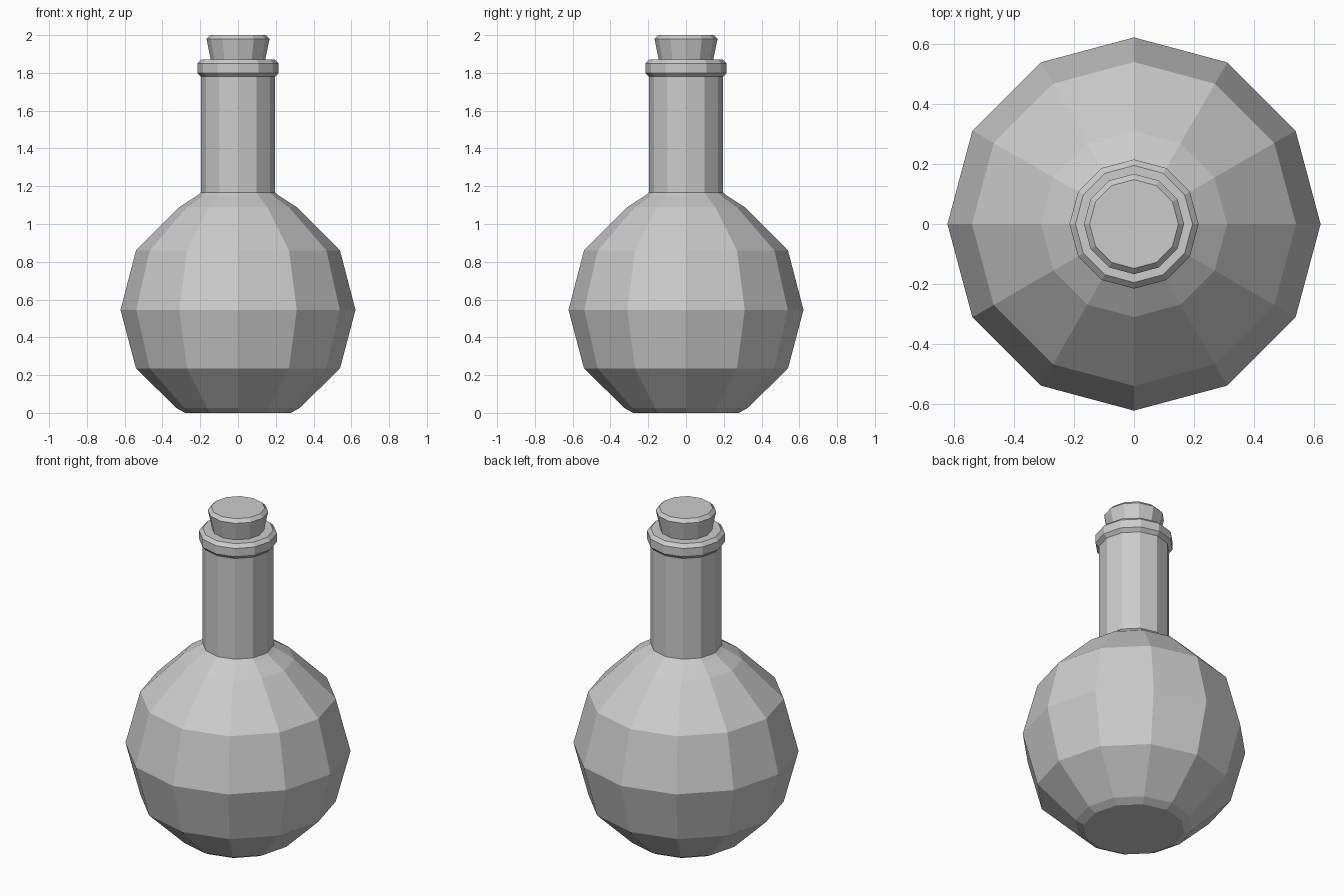
import bpy, bmesh
from math import cos, sin, tau

if "Cube" in bpy.data.objects:
    bpy.data.objects.remove(bpy.data.objects["Cube"])

SIDES = 12


def lathe(name, profile):
    """Closed, flat-shaded solid of revolution from (radius, z) points, bottom to top."""
    bm = bmesh.new()
    rings = [[bm.verts.new((r * cos(tau * i / SIDES), r * sin(tau * i / SIDES), z))
              for i in range(SIDES)] for r, z in profile]
    for low, high in zip(rings, rings[1:]):
        for i in range(SIDES):
            j = (i + 1) % SIDES
            bm.faces.new((low[i], low[j], high[j], high[i]))
    bm.faces.new(rings[0][::-1])
    bm.faces.new(rings[-1])
    mesh = bpy.data.meshes.new(name)
    bm.to_mesh(mesh)
    bm.free()
    obj = bpy.data.objects.new(name, mesh)
    bpy.context.collection.objects.link(obj)
    return obj


# Round belly with a flattened base and a small shoulder flare
lathe("flask_body", [(0.28, 0.0), (0.325, 0.025), (0.54, 0.235), (0.622, 0.545),
                     (0.54, 0.86), (0.31, 1.09), (0.217, 1.15), (0.18, 1.18)])

# Straight neck
lathe("neck", [(0.195, 1.15), (0.195, 1.80)])

# Bevelled lip ring
lathe("lip", [(0.195, 1.78), (0.215, 1.80), (0.215, 1.85), (0.195, 1.87)])

# Tapered stopper
lathe("stopper", [(0.138, 1.84), (0.167, 1.98), (0.148, 2.0)])
